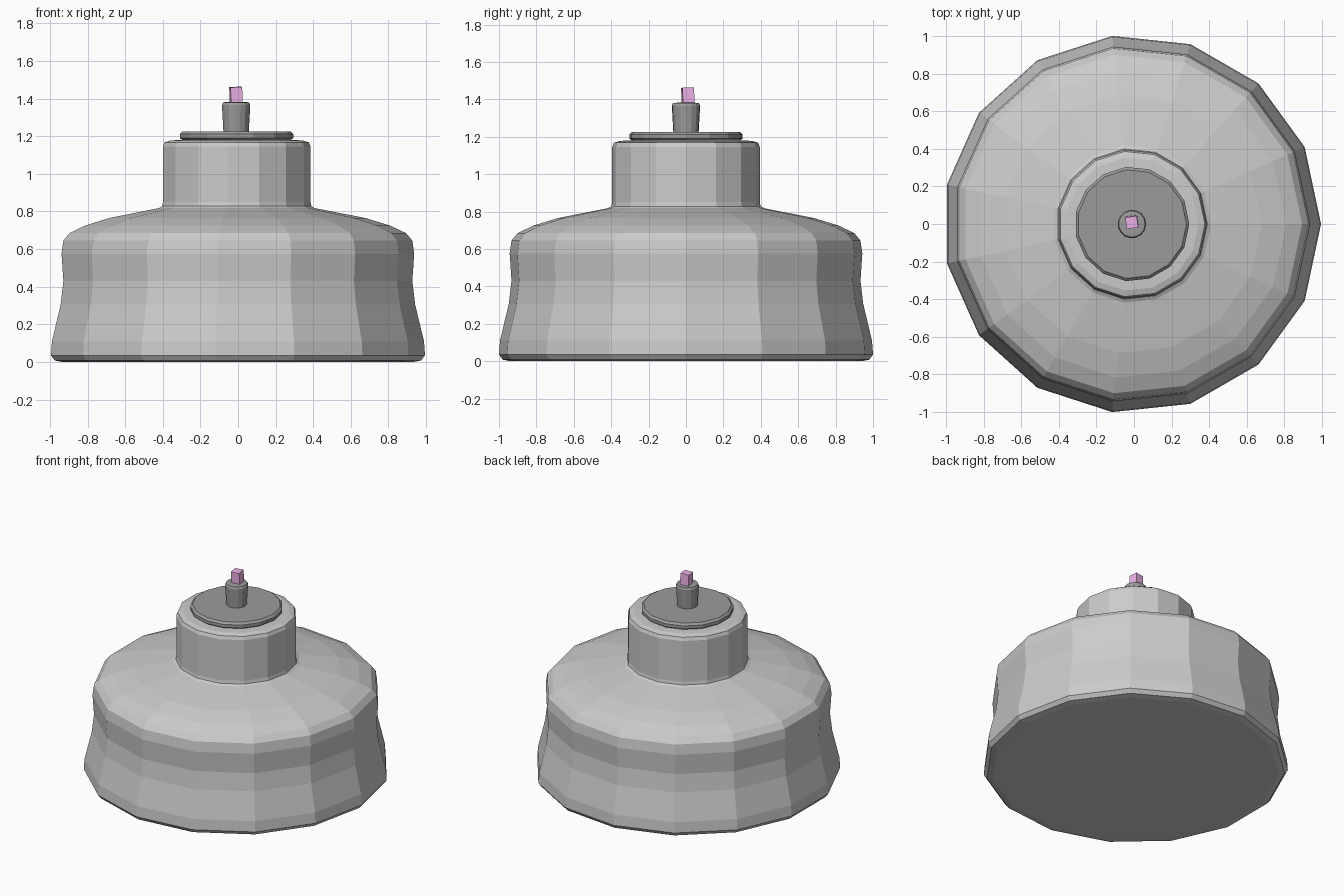
import bpy, bmesh, math

if "Cube" in bpy.data.objects:
    bpy.data.objects.remove(bpy.data.objects["Cube"])

SIDES = 15
CX = -0.011  # the odd side count shifts the axis slightly off centre


def material(name, rgb):
    m = bpy.data.materials.new(name)
    m.diffuse_color = (*rgb, 1)
    m.use_nodes = True
    m.node_tree.nodes["Principled BSDF"].inputs["Base Color"].default_value = m.diffuse_color
    return m


def lathe(name, profile, mat=None):
    """Flat-faced solid turned from (radius, z) points, bottom to top, with capped ends."""
    bm = bmesh.new()
    rings = []
    for r, z in profile:
        rings.append([bm.verts.new((CX + r * math.cos(2 * math.pi * i / SIDES),
                                    r * math.sin(2 * math.pi * i / SIDES), z))
                      for i in range(SIDES)])
    for lo, hi in zip(rings, rings[1:]):
        for i in range(SIDES):
            j = (i + 1) % SIDES
            bm.faces.new((lo[i], lo[j], hi[j], hi[i]))
    bm.faces.new(rings[0][::-1])
    bm.faces.new(rings[-1])
    mesh = bpy.data.meshes.new(name)
    bm.to_mesh(mesh)
    bm.free()
    ob = bpy.data.objects.new(name, mesh)
    bpy.context.collection.objects.link(ob)
    if mat:
        mesh.materials.append(mat)
    return ob


dark = material("dark_grey", (0.33, 0.33, 0.33))
pink = material("pink", (0.85, 0.45, 0.82))

# Waisted jar body with sloping shoulder and neck
lathe("jar_body", [
    (0.945, 0.0), (0.985, 0.008), (1.0055, 0.035), (1.0, 0.11),
    (0.953, 0.305), (0.938, 0.43), (0.948, 0.575), (0.938, 0.645),
    (0.905, 0.685), (0.82, 0.725), (0.69, 0.765), (0.42, 0.818),
    (0.401, 0.828), (0.397, 0.85), (0.397, 1.145), (0.388, 1.168),
    (0.355, 1.178), (0.30, 1.18)])

# Stopper disc
lathe("lid_disc", [(0.285, 1.176), (0.305, 1.19), (0.305, 1.212), (0.29, 1.226)], dark)

# Wick holder, slightly flared upward
lathe("wick_holder", [(0.068, 1.22), (0.076, 1.365), (0.070, 1.38), (0.05, 1.382)], dark)

# Wick tip
bpy.ops.mesh.primitive_cube_add(size=1, location=(CX, 0.01, 1.415),
                                rotation=(math.radians(2), math.radians(-2), math.radians(7)))
tip = bpy.context.object
tip.name = "wick_tip"
tip.scale = (0.062, 0.062, 0.094)
tip.data.materials.append(pink)
